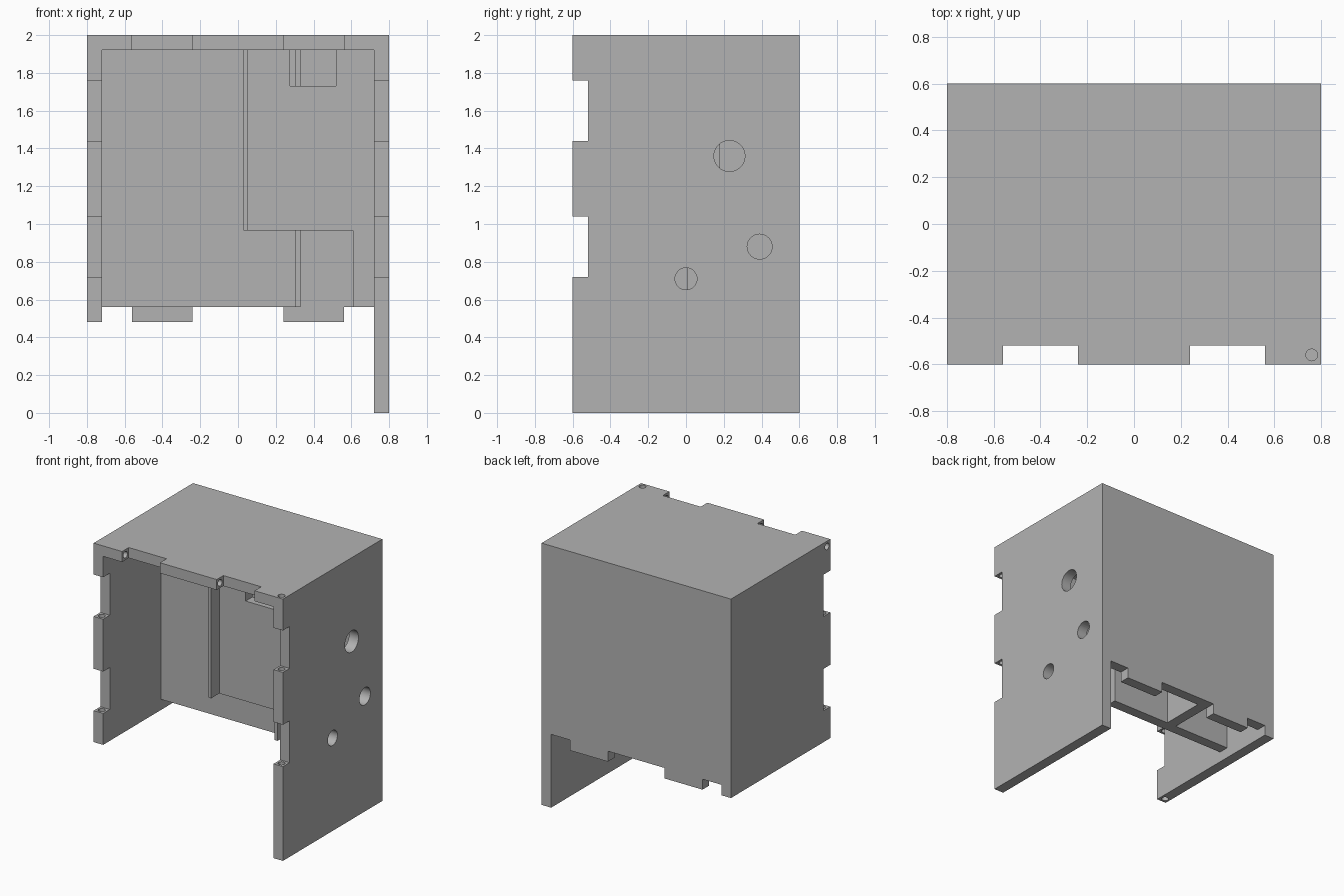
import bpy
from math import pi

cube = bpy.data.objects.get("Cube")
if cube:
    bpy.data.objects.remove(cube, do_unlink=True)

grey = bpy.data.materials.new("plain_grey")
grey.use_nodes = True
grey.diffuse_color = (0.45, 0.45, 0.45, 1)
grey.node_tree.nodes["Principled BSDF"].inputs["Base Color"].default_value = (0.45, 0.45, 0.45, 1)

T = 0.08                      # panel thickness
W, D, H = 0.8, 0.6, 2.0       # half width, half depth, height
IN = W - T                    # inner half width
BOT = 0.56                    # underside of inner parts
EXTRA = 0.02                  # cutter overshoot


def box(name, x, y, z):
    """Box from (low, high) ranges."""
    bpy.ops.mesh.primitive_cube_add(size=1, location=[sum(r) / 2 for r in (x, y, z)])
    ob = bpy.context.object
    ob.name = name
    ob.scale = [r[1] - r[0] for r in (x, y, z)]
    bpy.ops.object.transform_apply(location=True, rotation=True, scale=True)
    ob.data.materials.append(grey)
    return ob


def rod(axis, centre, radius, length):
    """Cylinder cutter along x or z."""
    rot = (0, pi / 2, 0) if axis == "x" else (0, 0, 0)
    bpy.ops.mesh.primitive_cylinder_add(vertices=32, radius=radius, depth=length,
                                        location=centre, rotation=rot)
    ob = bpy.context.object
    bpy.ops.object.transform_apply(location=True, rotation=True, scale=True)
    ob.data.materials.append(grey)
    return ob


def cut(target, cutter):
    """Subtract the cutter and delete it."""
    cutter.hide_render = True
    mod = target.modifiers.new("cut", 'BOOLEAN')
    mod.operation, mod.solver, mod.object = 'DIFFERENCE', 'EXACT', cutter
    bpy.context.view_layer.objects.active = target
    bpy.ops.object.modifier_apply(modifier=mod.name)
    bpy.data.objects.remove(cutter, do_unlink=True)


NOTCH_Y = (-D - EXTRA, -D + T)
PIN_Y = -D + T / 2
PIN_R = 0.025

# Outer shell
right_wall = box("right_wall", (IN, W), (-D, D), (0, H))
left_wall = box("left_wall", (-W, -IN), (-D, D), (BOT - T, H))
top_panel = box("top_panel", (-IN, IN), (-D, D), (H - T, H))
back_wall = box("back_wall", (-IN, IN), (D - T, D), (BOT - T, H - T))

# Finger notches along the front edges
for wall, side in ((right_wall, 1), (left_wall, -1)):
    xs = sorted((side * (IN - EXTRA), side * (W + EXTRA)))
    for z in (0.72, 1.44):
        cut(wall, box("cutter", xs, NOTCH_Y, (z, z + 4 * T)))
for x in (-0.56, 0.24):
    cut(top_panel, box("cutter", (x, x + 4 * T), NOTCH_Y, (H - T - EXTRA, H + EXTRA)))

# Gaps that leave two tabs under the back wall
for xs in ((-W, -0.56), (-0.24, 0.24), (0.56, W)):
    cut(back_wall, box("cutter", xs, (D - T - EXTRA, D + EXTRA), (BOT - T - EXTRA, BOT)))

# Round openings in the right wall
for y, z, r in ((0.23, 1.36, 0.082), (0.39, 0.88, 0.066), (0, 0.71, 0.058)):
    cut(right_wall, rod("x", (W - T / 2, y, z), r, 3 * T))

# Pin holes along the front edges
mid = W - T / 2
cut(right_wall, rod("z", (mid, PIN_Y, 1.3), PIN_R, 1.5))
cut(left_wall, rod("z", (-mid, PIN_Y, 1.1), PIN_R, 1.5))
for wall in (left_wall, top_panel):
    cut(wall, rod("x", (-0.1, PIN_Y, H - T / 2), PIN_R, 1.5))

# Inner rear divider, its lip and the rib joining it to the back wall
TOP = H - T
box("rear_divider", (-IN, 0.33), (0.1, 0.1 + T), (BOT, TOP))
box("rear_divider_lip", (0.305, 0.33), (0.005, 0.1), (BOT, TOP))
box("rear_rib", (-0.24, -0.16), (0.1 + T, D - T), (BOT, TOP))

# Inner front divider with a low cut-out and a window at the top
front_divider = box("front_divider", (0.03, IN), (-0.3, -0.3 + T), (BOT, TOP))
cut(front_divider, box("cutter", (-0.1, 0.61), (-0.4, -0.1), (BOT - T, 0.965)))
cut(front_divider, box("cutter", (0.275, 0.52), (-0.4, -0.1), (1.73, TOP + T)))
box("front_divider_lip", (0.03, 0.052), (-0.4, -0.3), (0.965, TOP))

# Smooth only the round holes
for wall in (right_wall, left_wall, top_panel):
    bpy.ops.object.select_all(action='DESELECT')
    wall.select_set(True)
    bpy.context.view_layer.objects.active = wall
    bpy.ops.object.shade_smooth_by_angle(angle=pi / 6)
